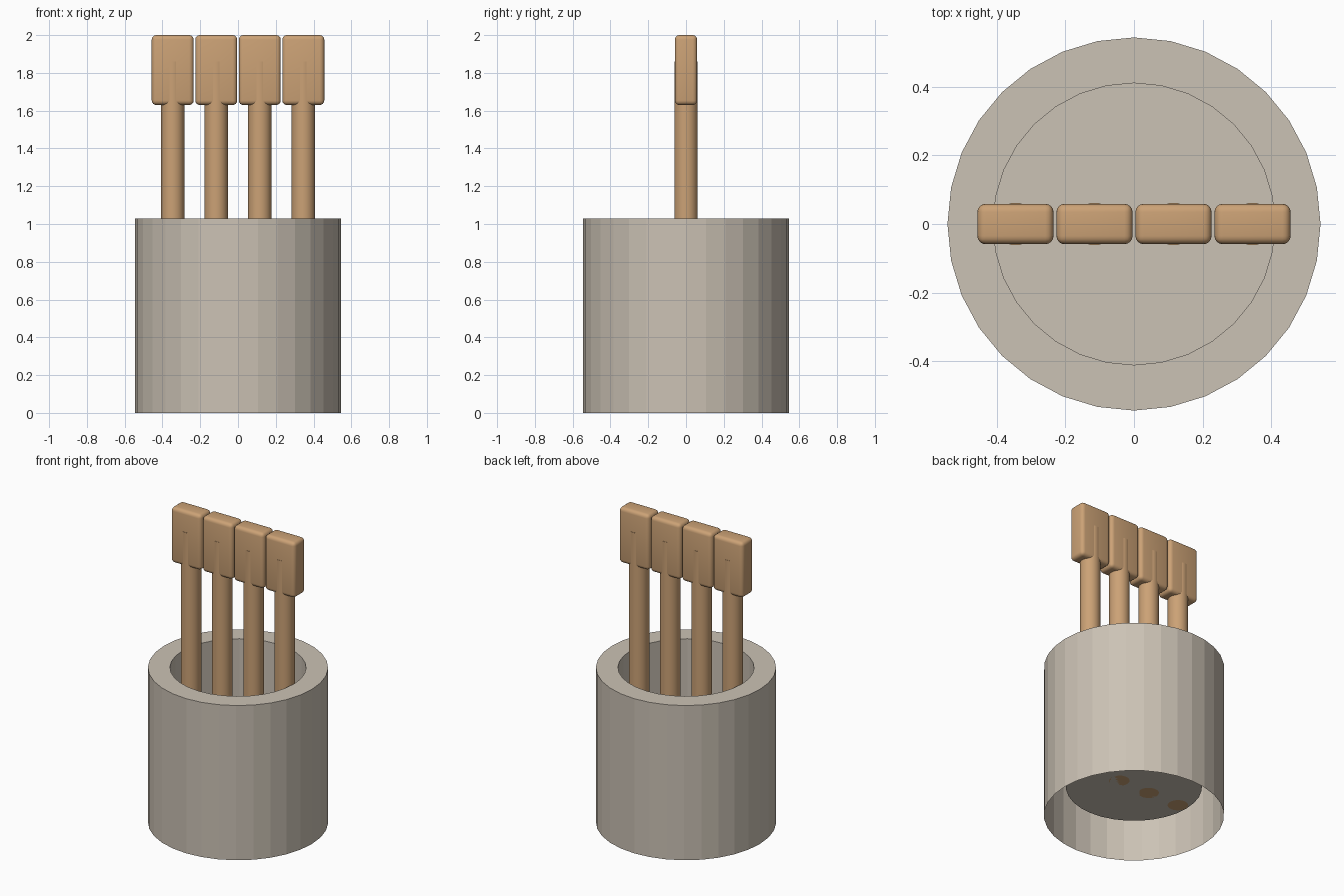
import bpy
import bmesh
import math

cube = bpy.data.objects.get("Cube")
if cube:
    bpy.data.objects.remove(cube)


def make_material(name, rgb):
    mat = bpy.data.materials.new(name)
    mat.use_nodes = True
    mat.diffuse_color = (*rgb, 1)
    mat.node_tree.nodes["Principled BSDF"].inputs["Base Color"].default_value = (*rgb, 1)
    return mat


stone = make_material("warm grey stone", (0.60, 0.54, 0.46))
wood = make_material("tan wood", (0.60, 0.36, 0.18))


def add_object(name, bm, mat):
    mesh = bpy.data.meshes.new(name)
    bm.to_mesh(mesh)
    bm.free()
    mesh.materials.append(mat)
    obj = bpy.data.objects.new(name, mesh)
    bpy.context.collection.objects.link(obj)
    return obj


def smooth(obj, angle):
    bpy.ops.object.select_all(action="DESELECT")
    obj.select_set(True)
    bpy.context.view_layer.objects.active = obj
    bpy.ops.object.shade_smooth_by_angle(angle=math.radians(angle))


# Cup: open-bottomed outer wall, flat rim, inner wall and raised floor
SIDES = 32
FLOOR = 0.2
bm = bmesh.new()
rings = []
for radius, z in [(0.544, 0), (0.544, 1.03), (0.411, 1.03), (0.411, FLOOR)]:
    angles = [math.tau * i / SIDES for i in range(SIDES)]
    rings.append([bm.verts.new((radius * math.cos(a), radius * math.sin(a), z)) for a in angles])
for low, high in zip(rings, rings[1:]):
    for i in range(SIDES):
        j = (i + 1) % SIDES
        bm.faces.new((low[i], low[j], high[j], high[i]))
bm.faces.new(rings[-1])
add_object("cup", bm, stone)

# Four sticks, each with a rounded block on top
SPACING = 0.2305
STICK_TOP = 1.86
for n in range(4):
    x = (n - 1.5) * SPACING

    bm = bmesh.new()
    bmesh.ops.create_cone(bm, cap_ends=True, segments=32, radius1=0.062,
                          radius2=0.062, depth=STICK_TOP - FLOOR)
    stick = add_object(f"stick_{n + 1}", bm, wood)
    stick.location = (x, 0, (STICK_TOP + FLOOR) / 2)
    smooth(stick, 30)

    bm = bmesh.new()
    bmesh.ops.create_cube(bm, size=1)
    bmesh.ops.scale(bm, vec=(0.222, 0.118, 0.37), verts=bm.verts)
    bmesh.ops.bevel(bm, geom=bm.edges[:], offset=0.024, segments=4,
                    profile=0.5, affect="EDGES")
    block = add_object(f"block_{n + 1}", bm, wood)
    block.location = (x, 0, 1.815)
    smooth(block, 40)
